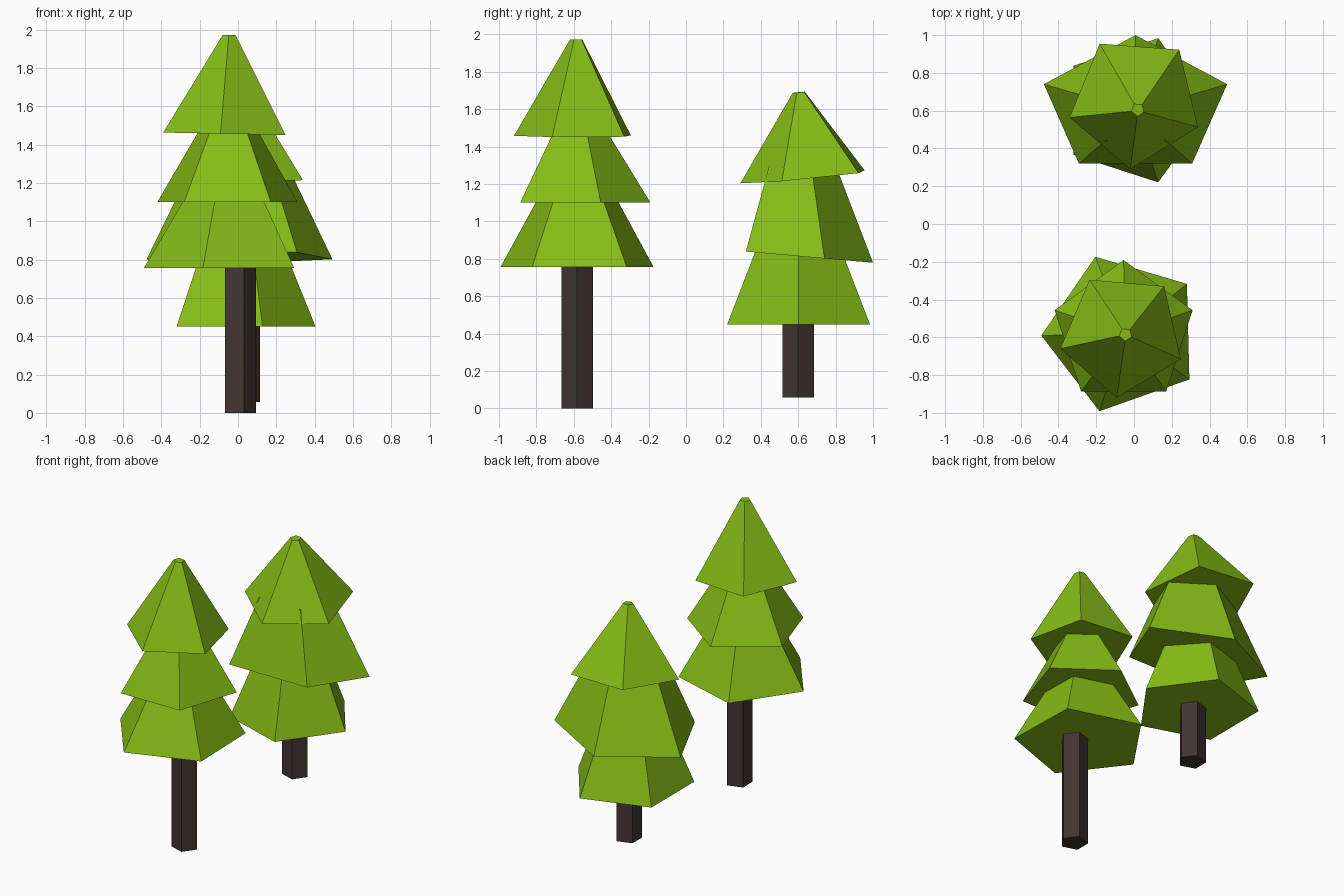
import bpy, bmesh, math

if "Cube" in bpy.data.objects:
    bpy.data.objects.remove(bpy.data.objects["Cube"])


def material(name, color):
    m = bpy.data.materials.new(name)
    m.diffuse_color = color
    m.use_nodes = True
    m.node_tree.nodes["Principled BSDF"].inputs["Base Color"].default_value = m.diffuse_color
    return m


GREEN = material("needle_green", (0.24, 0.51, 0.008, 1))
BROWN = material("bark_brown", (0.055, 0.036, 0.033, 1))


def frustum(name, mat, base, base_r, top, top_r, angle, tilt=(0, 0)):
    """Five-sided tapered block; radii are (rx, ry), tilt is the (dz/dx, dz/dy) slope."""
    bm = bmesh.new()
    rings = []
    for (cx, cy, cz), (rx, ry) in ((base, base_r), (top, top_r)):
        ring = []
        for i in range(5):
            a = math.radians(angle + 72 * i)
            dx, dy = rx * math.cos(a), ry * math.sin(a)
            ring.append(bm.verts.new((cx + dx, cy + dy, cz + tilt[0] * dx + tilt[1] * dy)))
        rings.append(ring)
    lo, hi = rings
    for i in range(5):
        j = (i + 1) % 5
        bm.faces.new((lo[i], lo[j], hi[j], hi[i]))
    bm.faces.new(lo[::-1])
    bm.faces.new(hi)
    me = bpy.data.meshes.new(name)
    bm.to_mesh(me)
    bm.free()
    me.materials.append(mat)
    ob = bpy.data.objects.new(name, me)
    bpy.context.collection.objects.link(ob)


def r(v):
    return (v, v)


# Tall front tree
frustum("tall_trunk", BROWN, (0.004, -0.582, 0), r(0.089), (0.004, -0.582, 0.85), r(0.089), 0)
frustum("tall_lower_branches", GREEN, (-0.061, -0.579, 0.757), r(0.43),
        (-0.055, -0.58, 1.15), r(0.205), 181.5)
frustum("tall_middle_branches", GREEN, (-0.055, -0.575, 1.102), r(0.384),
        (-0.05, -0.58, 1.50), r(0.145), 90)
frustum("tall_upper_branches", GREEN, (-0.062, -0.584, 1.457), r(0.337),
        (-0.045, -0.585, 1.973), r(0.035), -95, (-0.02, 0))

# Short back tree, with leaning upper tiers
frustum("short_trunk", BROWN, (0.026, 0.60, 0.058), r(0.089), (0.026, 0.60, 0.55), r(0.089), 0)
frustum("short_lower_branches", GREEN, (0.004, 0.602, 0.45), r(0.401),
        (0.004, 0.602, 0.86), r(0.235), 0)
frustum("short_middle_branches", GREEN, (0.008, 0.624, 0.812), (0.51, 0.376),
        (0.01, 0.61, 1.28), (0.27, 0.205), 90, (0, -0.088))
frustum("short_upper_branches", GREEN, (0.007, 0.649, 1.238), r(0.359),
        (0.02, 0.605, 1.69), r(0.035), -94.3, (-0.03, 0.098))
